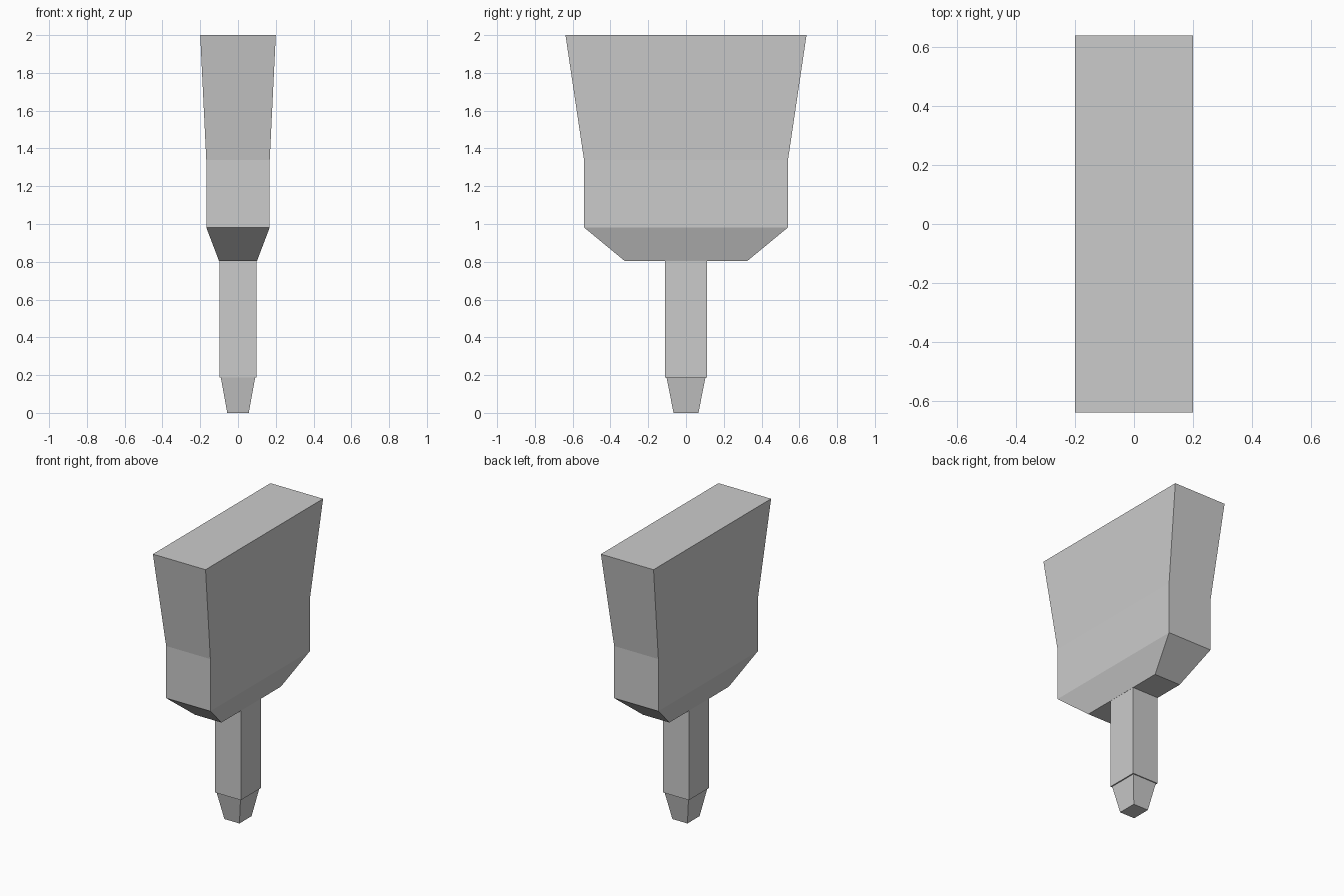
import bpy, bmesh

if "Cube" in bpy.data.objects:
    bpy.data.objects.remove(bpy.data.objects["Cube"])


def loft(name, sections):
    """Closed rectangular loft; each section is (z, half_x, half_y)."""
    bm = bmesh.new()
    rings = [[bm.verts.new((sx * hx, sy * hy, z))
              for sx, sy in ((-1, -1), (1, -1), (1, 1), (-1, 1))]
             for z, hx, hy in sections]
    for low, high in zip(rings, rings[1:]):
        for i in range(4):
            j = (i + 1) % 4
            bm.faces.new((low[i], low[j], high[j], high[i]))
    bm.faces.new(rings[0][::-1])
    bm.faces.new(rings[-1])
    bmesh.ops.recalc_face_normals(bm, faces=bm.faces[:])
    mesh = bpy.data.meshes.new(name)
    bm.to_mesh(mesh)
    bm.free()
    obj = bpy.data.objects.new(name, mesh)
    bpy.context.collection.objects.link(obj)
    return obj


# Wide flared upper body with a chamfered underside
loft("upper_body", [(0.803, 0.10, 0.323), (0.982, 0.168, 0.54),
                    (1.34, 0.168, 0.54), (2.0, 0.20, 0.638)])

# Straight stem below the body
loft("stem", [(0.188, 0.099, 0.110), (0.803, 0.099, 0.110)])

# Tapered foot, slightly inset from the stem
loft("tapered_tip", [(0.0, 0.057, 0.066), (0.188, 0.091, 0.103)])
